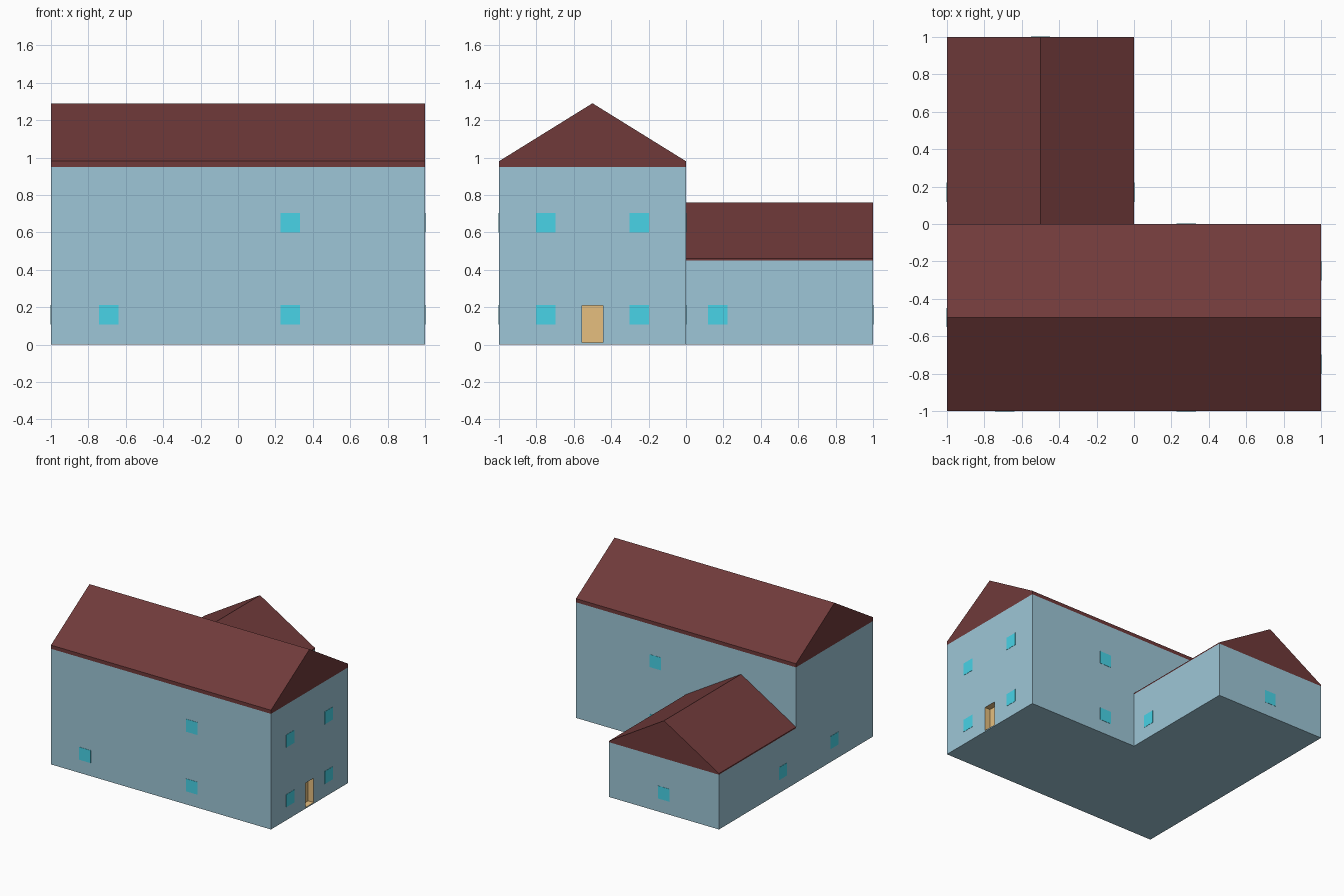
import bpy, bmesh
from mathutils import Vector

if "Cube" in bpy.data.objects:
    bpy.data.objects.remove(bpy.data.objects["Cube"])


def material(name, rgb):
    # sRGB bytes to linear
    lin = [((c / 255 + 0.055) / 1.055) ** 2.4 for c in rgb]
    m = bpy.data.materials.new(name)
    m.diffuse_color = (*lin, 1)
    m.use_nodes = True
    m.node_tree.nodes["Principled BSDF"].inputs["Base Color"].default_value = m.diffuse_color
    return m


WALL = material("pale blue wall", (157, 198, 215))
ROOF = material("dark red roof", (112, 58, 58))
GLASS = material("cyan glass", (74, 216, 236))
DOOR = material("tan door", (230, 191, 127))


def add_object(name, bm, mat):
    bmesh.ops.recalc_face_normals(bm, faces=bm.faces)
    me = bpy.data.meshes.new(name)
    bm.to_mesh(me)
    bm.free()
    me.materials.append(mat)
    ob = bpy.data.objects.new(name, me)
    bpy.context.collection.objects.link(ob)
    return ob


def box(name, lo, hi, mat):
    bm = bmesh.new()
    bmesh.ops.create_cube(bm, size=1)
    lo, hi = Vector(lo), Vector(hi)
    for v in bm.verts:
        v.co = (lo + hi) / 2 + v.co * (hi - lo)
    return add_object(name, bm, mat)


def gable_roof(name, profile, axis, start, end, mat):
    # extrude a (side, height) gable profile along x or y
    bm = bmesh.new()
    place = lambda s, z, t: (t, s, z) if axis == "x" else (s, t, z)
    face = bm.faces.new([bm.verts.new(place(s, z, start)) for s, z in profile])
    ext = bmesh.ops.extrude_face_region(bm, geom=[face])["geom"]
    step = Vector(place(0, 0, end - start))
    bmesh.ops.translate(bm, vec=step,
                        verts=[g for g in ext if isinstance(g, bmesh.types.BMVert)])
    return add_object(name, bm, mat)


# Main block with a recessed doorway in its right wall
main = box("main_walls", (-1, -1, 0), (1, 0, 0.95), WALL)
main.data.materials.append(DOOR)
cutter = box("doorway_cutter", (0.95, -0.555, 0.01), (1.1, -0.445, 0.21), DOOR)
cutter.hide_render = True
mod = main.modifiers.new("doorway", "BOOLEAN")
mod.operation = "DIFFERENCE"
mod.solver = "EXACT"
mod.object = cutter
bpy.context.view_layer.objects.active = main
bpy.ops.object.modifier_apply(modifier="doorway")
bpy.data.objects.remove(cutter)
for p in main.data.polygons:
    c = p.center
    recess = 0.94 < c.x < 0.999 and -0.56 < c.y < -0.44 and 0.005 < c.z < 0.22
    p.material_index = 1 if recess else 0

# Rear wing
box("wing_walls", (-1, 0, 0), (0, 1, 0.45), WALL)

# Roofs with thin eave bands
gable_roof("main_roof",
           [(-1, 0.95), (0, 0.95), (0, 0.98), (-0.5, 1.29), (-1, 0.98)],
           "x", -1, 1, ROOF)
gable_roof("wing_roof",
           [(-1, 0.45), (0, 0.45), (0, 0.46), (-0.5, 0.76), (-1, 0.46)],
           "y", 0, 1, ROOF)

# Windows: wall axis, wall position, then (along, height) centres
LOW, HIGH, HALF, THIN = 0.16, 0.65, 0.052, 0.002
windows = {
    "front": ("y", -1, [(-0.69, LOW), (0.28, LOW), (0.28, HIGH)]),
    "back": ("y", 0, [(0.28, LOW), (0.28, HIGH)]),
    "right": ("x", 1, [(-0.75, LOW), (-0.25, LOW), (-0.75, HIGH), (-0.25, HIGH)]),
    "left": ("x", -1, [(-0.5, LOW), (0.17, LOW)]),
    "wing_right": ("x", 0, [(0.17, LOW)]),
    "wing_back": ("y", 1, [(-0.5, LOW)]),
}
for side, (axis, at, centres) in windows.items():
    for i, (s, z) in enumerate(centres, 1):
        c = Vector((at, s, z) if axis == "x" else (s, at, z))
        h = Vector((THIN, HALF, HALF) if axis == "x" else (HALF, THIN, HALF))
        box(f"{side}_window_{i}", c - h, c + h, GLASS)
